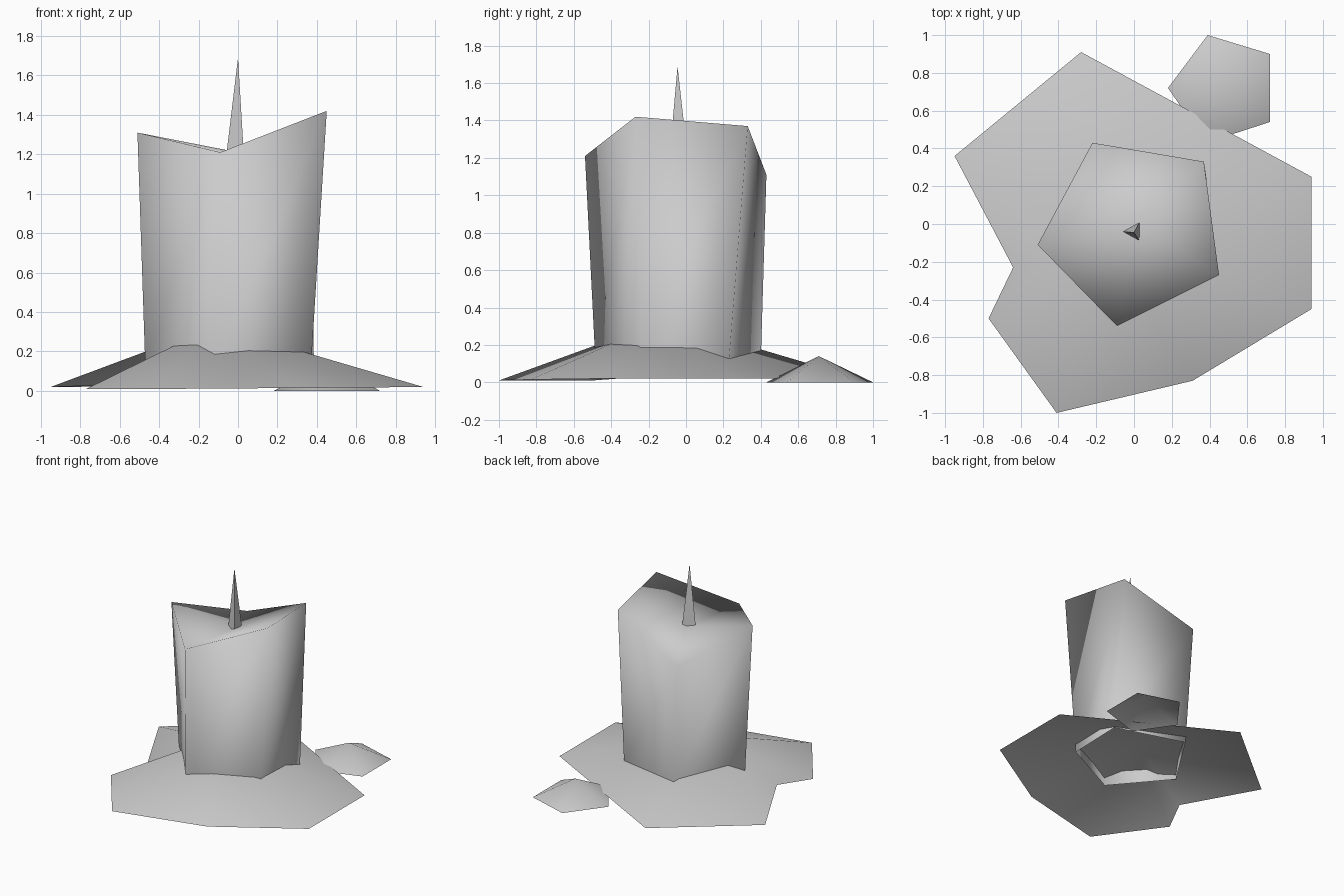
import bpy


def make(name, verts, faces, smooth=True):
    me = bpy.data.meshes.new(name)
    me.from_pydata(verts, [], faces)
    me.update()
    for p in me.polygons:
        p.use_smooth = smooth
    ob = bpy.data.objects.new(name, me)
    bpy.context.collection.objects.link(ob)
    return ob


def fan(start, count, apex):
    # triangles from a counter-clockwise ring up to one apex
    return [(start + i, start + (i + 1) % count, apex) for i in range(count)]


def cone(name, ring, apex, smooth=True):
    return make(name, ring + [apex], fan(0, len(ring), len(ring)), smooth)


# candle body: leaning five-sided wall with uneven rim and sunken top
rim = [(0.45, -0.27, 1.42), (0.37, 0.33, 1.37), (-0.22, 0.43, 1.11),
       (-0.51, -0.11, 1.31), (-0.09, -0.54, 1.21)]
foot = [(x, y, 0.12) for x, y in
        [(0.37, -0.24), (0.385, 0.23), (-0.17, 0.40), (-0.47, -0.07), (-0.12, -0.485)]]
walls = [(i, (i + 1) % 5, 5 + (i + 1) % 5, 5 + i) for i in range(5)]
make("candle_body", foot + rim + [(0, 0, 1.21)], walls + fan(5, 5, 10))

# wick: thin three-sided spike
cone("wick", [(-0.06, -0.04, 1.19), (0.03, -0.09, 1.19), (0.03, 0.01, 1.19)],
     (0.0, -0.045, 1.69), smooth=False)

# wax puddle: low irregular cone of melted wax
puddle = [(0.94, -0.45, 0.02), (0.94, 0.25, 0.02), (-0.28, 0.91, 0.025),
          (-0.95, 0.36, 0.02), (-0.64, -0.23, 0.03), (-0.77, -0.50, 0.01),
          (-0.41, -1.0, 0.01), (0.31, -0.83, 0.015)]
cone("wax_puddle", puddle, (-0.12, -0.12, 0.33))

# wax drip: small separate blob
drip = [(0.38, 0.43, 0), (0.72, 0.54, 0), (0.72, 0.90, 0), (0.39, 1.0, 0), (0.18, 0.72, 0)]
cone("wax_drip", drip, (0.48, 0.71, 0.14))
